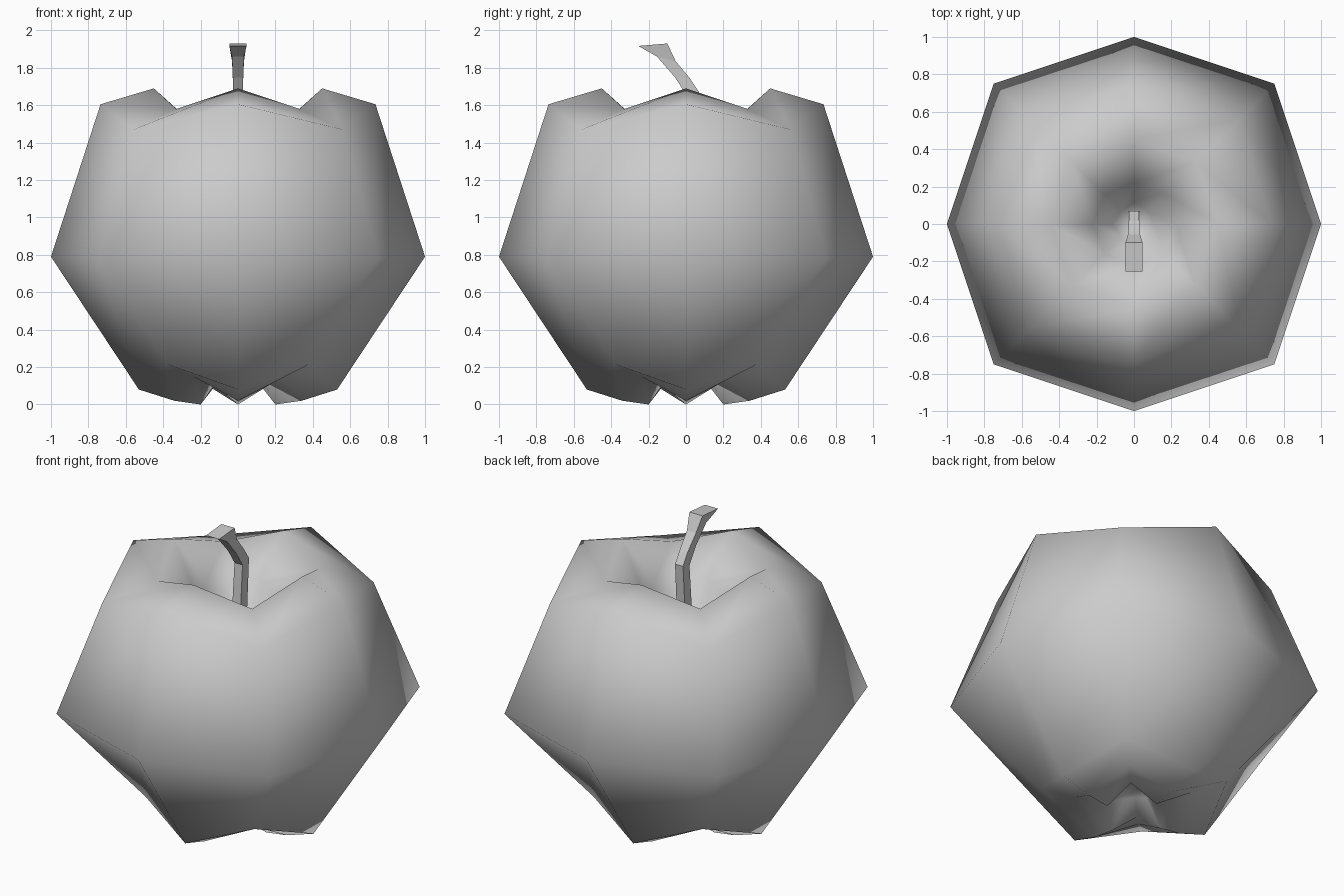
import bpy, bmesh, math

if "Cube" in bpy.data.objects:
    bpy.data.objects.remove(bpy.data.objects["Cube"])


def make_object(name, rings, smooth, start_pole=None, end_pole=None):
    """Bridge a list of vertex rings, closing each end with a pole or an n-gon."""
    bm = bmesh.new()
    loops = [[bm.verts.new(p) for p in ring] for ring in rings]
    n = len(loops[0])
    for a, b in zip(loops, loops[1:]):
        for i in range(n):
            j = (i + 1) % n
            bm.faces.new((a[i], a[j], b[j], b[i]))
    for loop, pole in ((loops[0], start_pole), (loops[-1], end_pole)):
        if pole is None:
            bm.faces.new(loop)
        else:
            v = bm.verts.new(pole)
            for i in range(n):
                bm.faces.new((loop[i], loop[(i + 1) % n], v))
    bmesh.ops.recalc_face_normals(bm, faces=bm.faces)
    for f in bm.faces:
        f.smooth = smooth
    mesh = bpy.data.meshes.new(name)
    bm.to_mesh(mesh)
    bm.free()
    obj = bpy.data.objects.new(name, mesh)
    bpy.context.collection.objects.link(obj)
    return obj


def lobed_ring(r_lobe, z_lobe, d_groove, z_groove):
    """Eight points: lobes on the axes, grooves on the diagonals at (d, d)."""
    pts = []
    for i in range(8):
        a = i * math.pi / 4
        r, z = (r_lobe, z_lobe) if i % 2 == 0 else (d_groove * math.sqrt(2), z_groove)
        pts.append((r * math.cos(a), r * math.sin(a), z))
    return pts


# Apple body: bottom hollow, outside, then the crater at the top
body_profile = [
    (0.09, 0.16, 0.06, 0.18),
    (0.20, 0.00, 0.14, 0.115),
    (0.34, 0.02, 0.24, 0.15),
    (0.53, 0.08, 0.38, 0.215),
    (1.00, 0.79, 0.75, 0.785),
    (0.735, 1.605, 0.56, 1.47),
    (0.45, 1.69, 0.33, 1.58),
    (0.22, 1.48, 0.16, 1.43),
    (0.115, 1.27, 0.07, 1.26),
]
make_object("apple_body", [lobed_ring(*p) for p in body_profile], True,
            start_pole=(0, 0, 0.19), end_pole=(0, 0, 1.22))

# Stem: four-sided, bending to the front (front y, z, back y, z, half width)
stem_profile = [
    (-0.03, 1.20, 0.04, 1.20, 0.03),
    (0.005, 1.65, 0.07, 1.67, 0.028),
    (-0.058, 1.748, 0.02, 1.745, 0.028),
    (-0.155, 1.86, -0.055, 1.835, 0.032),
    (-0.255, 1.917, -0.10, 1.93, 0.046),
]
stem_rings = [[(-w, y0, z0), (w, y0, z0), (w, y1, z1), (-w, y1, z1)]
              for y0, z0, y1, z1, w in stem_profile]
make_object("stem", stem_rings, False)
